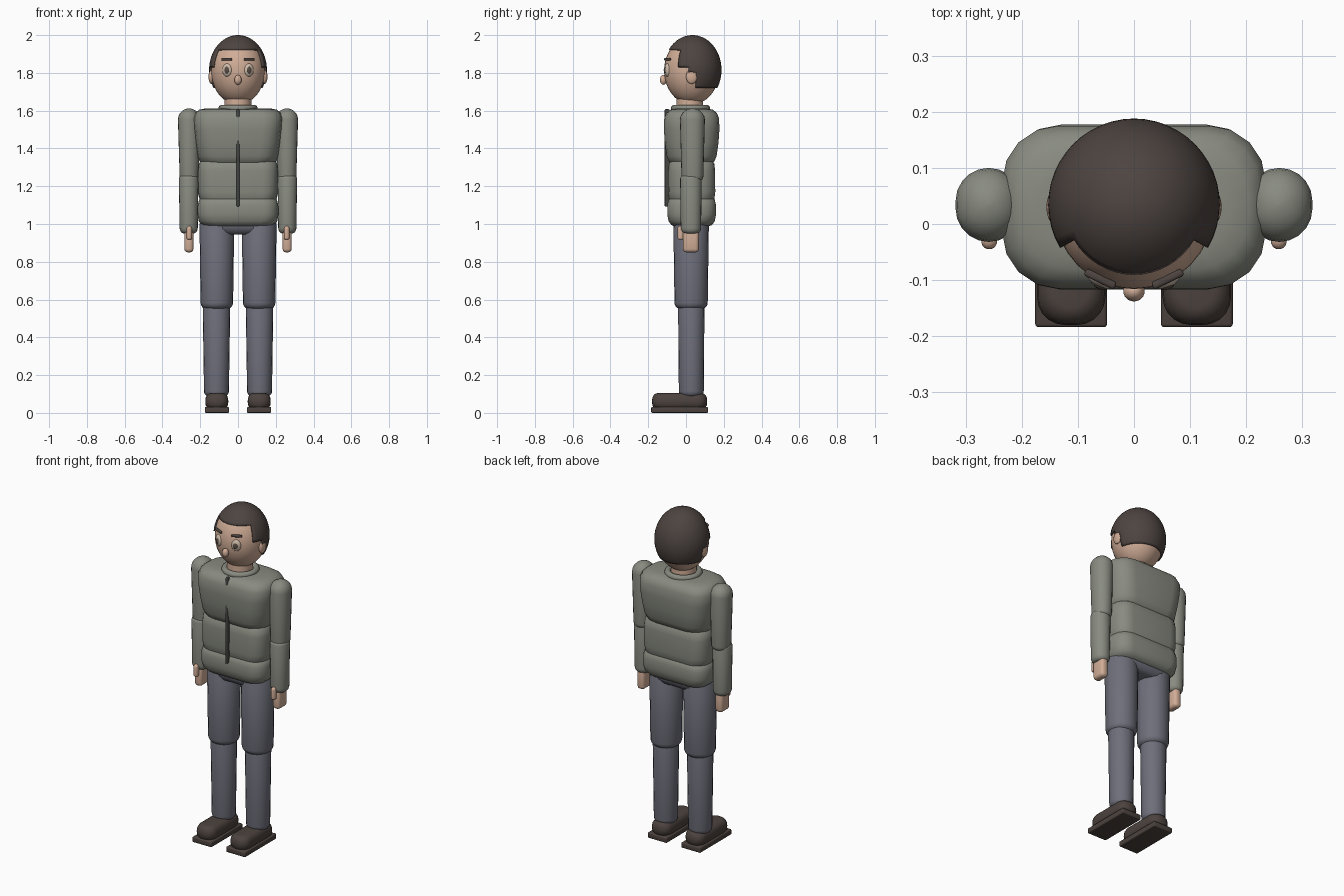
import bpy, bmesh, math
from mathutils import Matrix

if "Cube" in bpy.data.objects:
    bpy.data.objects.remove(bpy.data.objects["Cube"])


def material(name, r, g, b):
    m = bpy.data.materials.new(name)
    m.use_nodes = True
    m.diffuse_color = (r, g, b, 1)
    m.node_tree.nodes["Principled BSDF"].inputs["Base Color"].default_value = (r, g, b, 1)
    return m


SKIN = material("skin", .64, .42, .31)
HAIR = material("dark brown hair", .075, .058, .052)
JACKET = material("grey green jacket", .25, .26, .22)
ZIP = material("dark grey zip", .06, .06, .056)
TROUSERS = material("slate trousers", .155, .158, .195)
SHOE = material("brown shoe", .072, .055, .048)
EYE = material("eye", .62, .5, .4)
IRIS = material("iris", .1, .075, .06)


def finish(name, bm, mat, angle=40):
    bmesh.ops.remove_doubles(bm, verts=bm.verts, dist=1e-5)
    bmesh.ops.recalc_face_normals(bm, faces=bm.faces)
    mesh = bpy.data.meshes.new(name)
    bm.to_mesh(mesh)
    bm.free()
    mesh.materials.append(mat)
    ob = bpy.data.objects.new(name, mesh)
    bpy.context.collection.objects.link(ob)
    bpy.ops.object.select_all(action="DESELECT")
    ob.select_set(True)
    bpy.context.view_layer.objects.active = ob
    bpy.ops.object.shade_smooth_by_angle(angle=math.radians(angle))
    return ob


def loft(name, mat, cx, cy, sections, corner=1.0, segs=5, angle=40):
    """Stack rounded rectangles (z, half width, half depth) into a closed form."""
    bm = bmesh.new()
    rings = []
    for z, hx, hy in sections:
        r = min(corner, hx, hy)
        ring = []
        for q, (sx, sy) in enumerate(((1, 1), (-1, 1), (-1, -1), (1, -1))):
            for i in range(segs + 1):
                a = (q + i / segs) * math.pi / 2
                ring.append(bm.verts.new((cx + sx * (hx - r) + r * math.cos(a),
                                          cy + sy * (hy - r) + r * math.sin(a), z)))
        rings.append(ring)
    n = len(rings[0])
    for low, high in zip(rings, rings[1:]):
        for i in range(n):
            j = (i + 1) % n
            bm.faces.new((low[i], low[j], high[j], high[i]))
    bm.faces.new(rings[0][::-1])
    bm.faces.new(rings[-1])
    return finish(name, bm, mat, angle)


def ball(name, mat, centre, radii, turn=0, u=24, v=16):
    bm = bmesh.new()
    bmesh.ops.create_uvsphere(bm, u_segments=u, v_segments=v, radius=1)
    bm.transform(Matrix.Translation(centre) @ Matrix.Rotation(turn, 4, "Z")
                 @ Matrix.Diagonal((*radii, 1)))
    return finish(name, bm, mat)


def block(name, mat, centre, size, bevel, turn=0):
    bm = bmesh.new()
    bmesh.ops.create_cube(bm, size=1)
    bm.transform(Matrix.Diagonal((*size, 1)))
    bmesh.ops.bevel(bm, geom=bm.edges[:], offset=bevel, segments=3, profile=.5, affect="EDGES")
    bm.transform(Matrix.Translation(centre) @ Matrix.Rotation(turn, 4, "Z"))
    return finish(name, bm, mat)


def limb(name, mat, cx, cy, bottom, top, low, high, cap_low, cap_high):
    """Tapered round limb with domed ends; low and high are (half width, half depth)."""
    steps = [i * math.pi / 10 for i in range(6)]
    s = [(bottom + cap_low * (1 - math.cos(a)), low[0] * (.55 + .45 * math.sin(a)),
          low[1] * (.55 + .45 * math.sin(a))) for a in steps]
    s += [(top - cap_high * (1 - math.sin(a)), high[0] * max(.05, math.cos(a)),
           high[1] * max(.05, math.cos(a))) for a in steps]
    return loft(name, mat, cx, cy, s, angle=60)


# Head, neck and nose
ball("head", SKIN, (0, .03, 1.812), (.143, .146, .179), u=32, v=24)
loft("neck", SKIN, 0, .02, [(1.56, .072, .072), (1.7, .07, .07)])
ball("nose", SKIN, (0, -.12, 1.763), (.019, .018, .026))


# Cropped hair shell with a stepped hairline
def hairline(y):
    for limit, z in ((-.035, 1.925), (.005, 1.835), (.045, 1.795)):
        if y < limit:
            return z
    return 1.725


bm = bmesh.new()
bmesh.ops.create_uvsphere(bm, u_segments=48, v_segments=40, radius=1)
bm.transform(Matrix.Translation((0, .034, 1.816)) @ Matrix.Diagonal((.153, .154, .184, 1)))
doomed = [f for f in bm.faces
          if f.calc_center_median().z < hairline(f.calc_center_median().y)]
bmesh.ops.delete(bm, geom=doomed, context="FACES")
hair = finish("hair", bm, HAIR)
shell = hair.modifiers.new("thickness", "SOLIDIFY")
shell.thickness = .012
shell.offset = -1

# Jacket body: three padded rolls
loft("jacket_chest", JACKET, 0, .03, [
    (1.315, .185, .105), (1.33, .203, .12), (1.36, .212, .132), (1.43, .222, .142),
    (1.5, .23, .147), (1.56, .235, .145), (1.59, .225, .132), (1.605, .205, .112),
    (1.612, .17, .08)], corner=.1, segs=4)
loft("jacket_waist", JACKET, 0, .03, [
    (1.11, .19, .11), (1.13, .204, .12), (1.17, .21, .125), (1.28, .211, .124),
    (1.32, .207, .12), (1.345, .19, .1)], corner=.08, segs=4)
loft("jacket_hem", JACKET, 0, .03, [
    (.985, .165, .085), (.995, .19, .108), (1.015, .208, .122), (1.05, .214, .129),
    (1.1, .213, .129), (1.13, .206, .122), (1.15, .185, .1)], corner=.08, segs=4)
bpy.ops.mesh.primitive_torus_add(location=(0, .024, 1.613), major_radius=.086,
                                 minor_radius=.018, major_segments=32, minor_segments=10)
collar = bpy.context.object
collar.name = "jacket_collar"
collar.data.materials.append(JACKET)
bpy.ops.object.shade_smooth()
block("jacket_zip", ZIP, (0, -.1, 1.35), (.016, .026, .515), .005)

# Hips
loft("hips", TROUSERS, 0, .03, [
    (.945, .11, .06), (.955, .145, .08), (.98, .175, .092), (1.05, .18, .095)],
    corner=.08)

for s, side in ((1, "left"), (-1, "right")):
    # Face details
    ball(side + "_ear", SKIN, (s * .142, .03, 1.78), (.014, .03, .038))
    ball(side + "_eye", EYE, (s * .057, -.097, 1.815), (.027, .017, .035), s * .42)
    ball(side + "_iris", IRIS, (s * .059, -.111, 1.815), (.013, .006, .018), s * .3)
    block(side + "_eyebrow", HAIR, (s * .06, -.098, 1.872), (.06, .014, .014), .005, s * .45)

    # Arms and hands
    limb(side + "_upper_arm", JACKET, s * .259, .034, 1.225, 1.612,
         (.05, .058), (.059, .066), .03, .06)
    limb(side + "_forearm", JACKET, s * .261, .026, .95, 1.27,
         (.048, .054), (.052, .057), .03, .03)
    block(side + "_hand", SKIN, (s * .26, .026, .915), (.048, .084, .13), .018)
    limb(side + "_thumb", SKIN, s * .258, -.028, .918, .99, (.014, .017), (.014, .017), .01, .015)

    # Legs
    limb(side + "_thigh", TROUSERS, s * .112, .027, .548, 1.03,
         (.086, .088), (.092, .094), .035, .03)
    limb(side + "_shin", TROUSERS, s * .114, .028, .085, .62,
         (.066, .066), (.073, .07), .03, .04)

    # Shoes
    block(side + "_sole", SHOE, (s * .112, -.034, .016), (.128, .3, .032), .006)
    loft(side + "_shoe", SHOE, s * .112, -.034, [
        (.03, .052, .138), (.04, .059, .144), (.06, .061, .146), (.08, .059, .144),
        (.095, .052, .137), (.103, .04, .125), (.105, .03, .115)], corner=.05)
